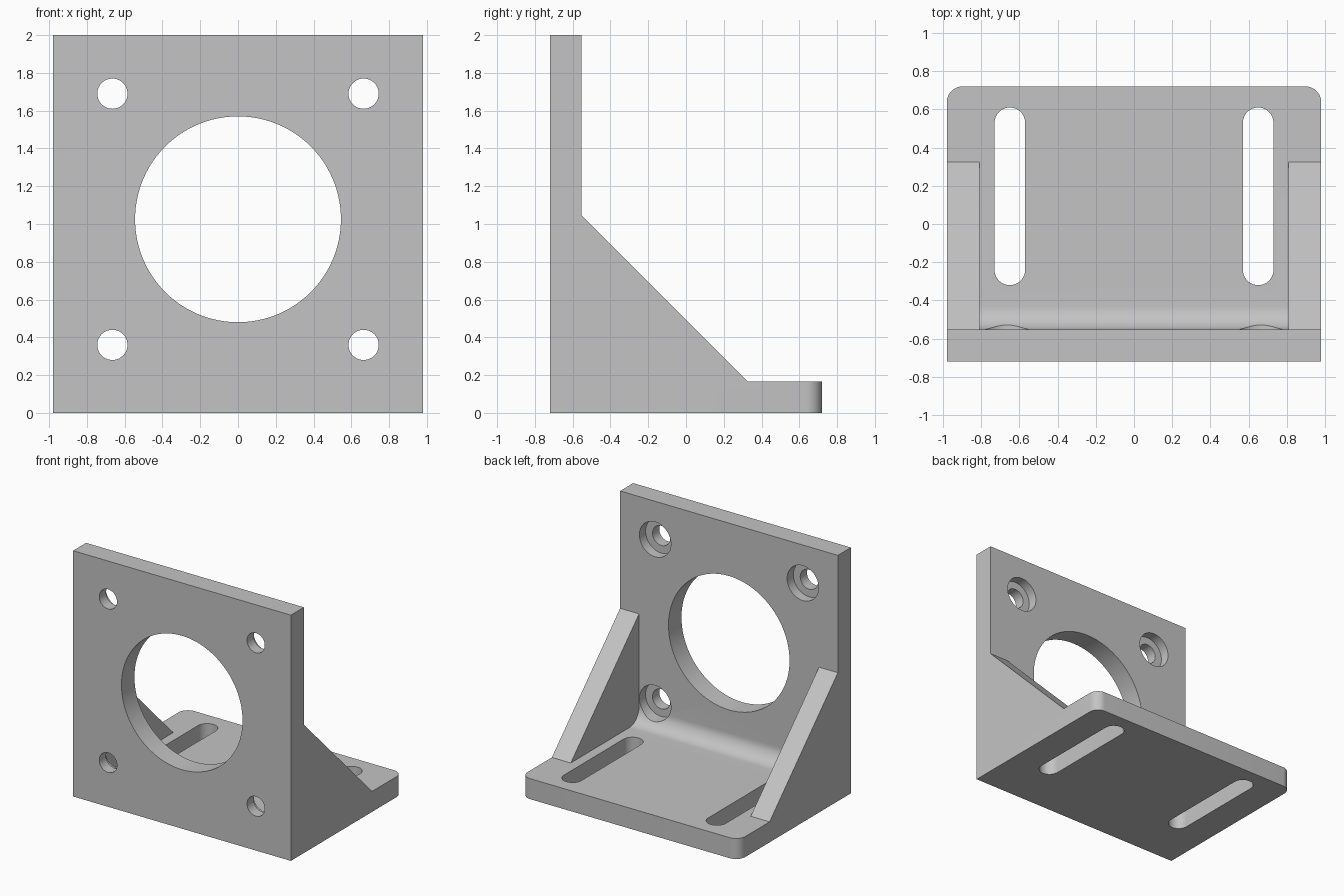
import bpy, bmesh
from math import sin, cos, pi, radians
from mathutils import Matrix, Vector

if "Cube" in bpy.data.objects:
    bpy.data.objects.remove(bpy.data.objects["Cube"])

HALF_W, HALF_D, HEIGHT = 0.98, 0.72, 2.0
WALL = 0.167                    # plate thickness
INNER = -HALF_D + WALL          # rear face of the upright plate
RIB_TOP, RIB_END, RIB_X = 1.045, 0.325, 0.81
FILLET = 0.125
HOLE_Z, BOLT = 1.025, 0.665

grey = bpy.data.materials.new("plain grey")
grey.use_nodes = True
colour = (0.55, 0.55, 0.55, 1)
grey.diffuse_color = colour
grey.node_tree.nodes["Principled BSDF"].inputs["Base Color"].default_value = colour


def arc(cx, cy, r, start, end, steps):
    """Points along a circular arc, angles in degrees."""
    angles = [radians(start + (end - start) * i / steps) for i in range(steps + 1)]
    return [(cx + r * cos(a), cy + r * sin(a)) for a in angles]


def prism(name, points, axis, low, high, rounding=0):
    """Extrude a 2D outline along x (outline in y, z), y (x, z) or z (x, y)."""
    place = {"x": lambda p: (low, p[0], p[1]),
             "y": lambda p: (p[0], low, p[1]),
             "z": lambda p: (p[0], p[1], low)}[axis]
    shift = Vector([(high - low) * (axis == a) for a in "xyz"])
    bm = bmesh.new()
    face = bm.faces.new([bm.verts.new(place(p)) for p in points])
    extruded = bmesh.ops.extrude_face_region(bm, geom=[face])["geom"]
    bmesh.ops.translate(bm, vec=shift,
                        verts=[v for v in extruded if isinstance(v, bmesh.types.BMVert)])
    bmesh.ops.recalc_face_normals(bm, faces=bm.faces)
    if rounding:
        # round the upright edges at the back corners
        corners = [e for e in bm.edges if all(v.co.y > HALF_D - 0.001 for v in e.verts)
                   and abs(e.verts[0].co.z - e.verts[1].co.z) > 0.1]
        bmesh.ops.bevel(bm, geom=corners, offset=rounding, segments=10,
                        profile=0.5, affect="EDGES")
    mesh = bpy.data.meshes.new(name)
    bm.to_mesh(mesh)
    bm.free()
    obj = bpy.data.objects.new(name, mesh)
    bpy.context.collection.objects.link(obj)
    mesh.materials.append(grey)
    return obj


# Bracket body: upright plate, base and gussets in one side profile
bracket = prism("angle_bracket", [
    (-HALF_D, 0), (HALF_D, 0), (HALF_D, WALL), (RIB_END, WALL),
    (INNER, RIB_TOP), (INNER, HEIGHT), (-HALF_D, HEIGHT)],
    "x", -HALF_W, HALF_W, rounding=0.083)

# Space between the two gussets, with a filleted inner corner
fillet = arc(INNER + FILLET, WALL + FILLET, FILLET, 180, 270, 14)
cutters = [prism("gusset_gap", fillet + [
    (RIB_END, WALL), (RIB_END + 0.3, WALL + 0.3), (INNER, RIB_TOP + 0.2)],
    "x", -RIB_X, RIB_X)]

# Large centre opening
cutters.append(prism("centre_opening", arc(0, HOLE_Z, 0.545, 0, 360, 96)[:-1],
                     "y", -HALF_D - 0.1, INNER + 0.1))

for sx in (-1, 1):
    # Bolt holes, counterbored from behind
    for sz in (-1, 1):
        x, z = sx * BOLT, HOLE_Z + sz * BOLT
        cutters.append(prism("bolt_hole", arc(x, z, 0.08, 0, 360, 40)[:-1],
                             "y", -HALF_D - 0.1, INNER + 0.1))
        cutters.append(prism("counterbore", arc(x, z, 0.142, 0, 360, 48)[:-1],
                             "y", INNER - 0.08, INNER + 0.13))
    # Mounting slots through the base
    x, r = sx * 0.65, 0.08
    slot = arc(x, 0.61 - r, r, 0, 180, 18) + arc(x, -0.32 + r, r, 180, 360, 18)
    cutters.append(prism("mounting_slot", slot, "z", -0.1, WALL + 0.1))

# Cut everything from the body, then drop the cutters
bpy.ops.object.select_all(action="DESELECT")
bracket.select_set(True)
bpy.context.view_layer.objects.active = bracket
for cutter in cutters:
    cutter.hide_render = True
    cut = bracket.modifiers.new("cut", "BOOLEAN")
    cut.operation, cut.solver, cut.object = "DIFFERENCE", "EXACT", cutter
    bpy.ops.object.modifier_apply(modifier=cut.name)
    bpy.data.objects.remove(cutter)

bpy.ops.object.shade_smooth_by_angle(angle=radians(30))
